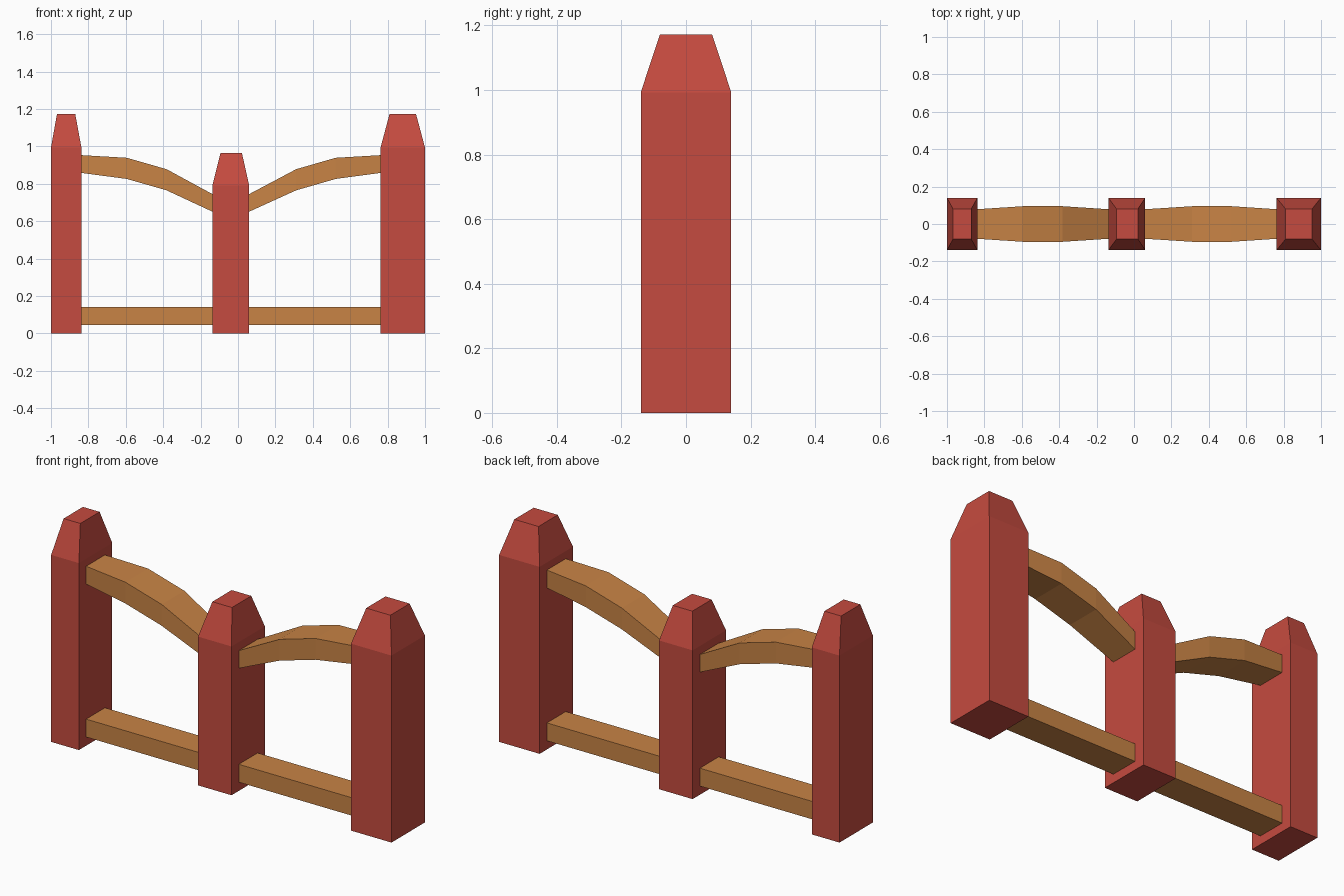
import bpy

if "Cube" in bpy.data.objects:
    bpy.data.objects.remove(bpy.data.objects["Cube"])


def material(name, color):
    mat = bpy.data.materials.new(name)
    mat.diffuse_color = color
    mat.use_nodes = True
    mat.node_tree.nodes["Principled BSDF"].inputs["Base Color"].default_value = mat.diffuse_color
    return mat


RED = material("red_paint", (0.56, 0.07, 0.05, 1))
WOOD = material("tan_wood", (0.58, 0.23, 0.06, 1))


def loft(name, rings, mat):
    """Skin a row of four-cornered rings and cap both ends."""
    verts = [v for ring in rings for v in ring]
    n = len(rings)
    faces = [(3, 2, 1, 0), tuple(range(4 * n - 4, 4 * n))]
    for r in range(n - 1):
        for i in range(4):
            j = (i + 1) % 4
            faces.append((4 * r + i, 4 * r + j, 4 * r + 4 + j, 4 * r + 4 + i))
    mesh = bpy.data.meshes.new(name)
    mesh.from_pydata(verts, [], faces)
    mesh.materials.append(mat)
    obj = bpy.data.objects.new(name, mesh)
    bpy.context.collection.objects.link(obj)
    return obj


def post(name, x0, x1, t0, t1, shoulder, top):
    levels = [(x0, x1, 0.14, 0), (x0, x1, 0.14, shoulder), (t0, t1, 0.081, top)]
    loft(name, [[(a, -w, z), (b, -w, z), (b, w, z), (a, w, z)]
                for a, b, w, z in levels], RED)


def rail(name, stations):
    # each station: x, half width, bottom z, top z
    loft(name, [[(x, -w, lo), (x, w, lo), (x, w, hi), (x, -w, hi)]
                for x, w, lo, hi in sorted(stations)], WOOD)


# Tapered posts
post("left_post", -1.0, -0.837, -0.968, -0.87, 0.993, 1.172)
post("middle_post", -0.137, 0.06, -0.094, 0.021, 0.79, 0.964)
post("right_post", 0.762, 1.0, 0.81, 0.952, 0.993, 1.172)

# Rails: straight below, arched above, running from the middle post outwards
for side, inner, knee, bend, outer in (("left", -0.137, -0.382, -0.595, -0.837),
                                       ("right", 0.06, 0.311, 0.522, 0.762)):
    rail(side + "_lower_rail", [(inner, 0.079, 0.046, 0.141),
                                (outer, 0.079, 0.046, 0.141)])
    rail(side + "_arched_rail", [(inner, 0.079, 0.651, 0.745),
                                 (knee, 0.095, 0.765, 0.878),
                                 (bend, 0.095, 0.826, 0.939),
                                 (outer, 0.079, 0.858, 0.953)])
